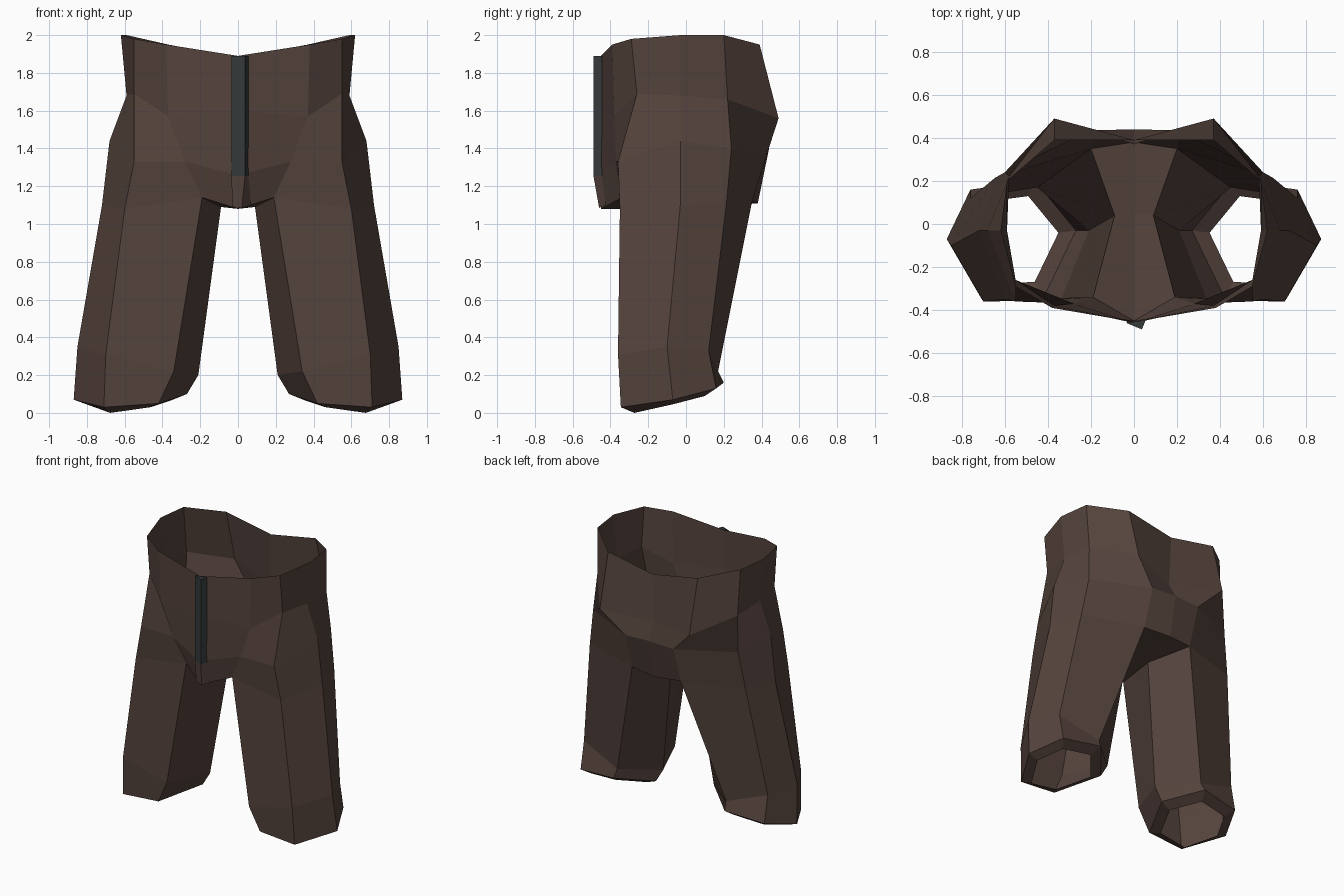
import bpy, bmesh
from mathutils import Vector

if "Cube" in bpy.data.objects:
    bpy.data.objects.remove(bpy.data.objects["Cube"])


def material(name, rgb):
    m = bpy.data.materials.new(name)
    m.diffuse_color = (*rgb, 1)
    m.use_nodes = True
    m.node_tree.nodes["Principled BSDF"].inputs["Base Color"].default_value = m.diffuse_color
    return m


def add_object(name, bm, mat):
    mesh = bpy.data.meshes.new(name)
    bm.to_mesh(mesh)
    bm.free()
    ob = bpy.data.objects.new(name, mesh)
    bpy.context.collection.objects.link(ob)
    mesh.materials.append(mat)
    return ob


def ring(bm, pts):
    return [bm.verts.new(p) for p in pts]


def bridge(bm, up, low, closed=False):
    n = len(up)
    for i in range(n if closed else n - 1):
        j = (i + 1) % n
        bm.faces.new((low[i], low[j], up[j], up[i]))


cloth = material("brown_cloth", (0.09, 0.056, 0.046))
dark = material("dark_fly", (0.035, 0.042, 0.042))

# Pelvis half: loops run from front centre around the side to back centre
waist = [(0, -.45, 1.89), (.38, -.39, 1.95), (.55, -.29, 1.98), (.62, -.03, 2),
         (.59, .20, 2), (.37, .39, 1.95), (0, .39, 1.88)]
belly = [(0, -.455, 1.6), (.37, -.38, 1.57), (.55, -.26, 1.69), (.59, -.03, 1.68),
         (.58, .22, 1.66), (.37, .49, 1.56), (0, .37, 1.52)]
hips = [(0, -.46, 1.26), (.28, -.37, 1.33), (.55, -.36, 1.33), (.68, -.03, 1.44),
        (.60, .24, 1.40), (.2, .435, 1.39), (0, .44, 1.40)]
thigh = [(0, -.45, 1.08), (.19, -.34, 1.14), (.60, -.35, 1.08), (.72, -.03, 1.10),
         (.645, .215, 1.12), (.2, .35, 1.12), (0, .38, 1.11)]

# Leg loops: front outer, outer, back outer, back inner, inner, front inner
shin = [(.70, -.36, .31), (.85, -.10, .35), (.76, .12, .33),
        (.45, .17, .22), (.21, -.03, .20), (.34, -.355, .22)]
hem = [(.71, -.345, .03), (.87, -.07, .07), (.76, .16, .13),
       (.46, .20, .16), (.27, -.03, .10), (.42, -.34, .05)]

bm = bmesh.new()
loops = [ring(bm, p) for p in (waist, belly, hips, thigh)]
for up, low in zip(loops, loops[1:]):
    bridge(bm, up, low)

# Crotch strip between the legs
front, f, a, b, c, d, back = loops[-1]
mid = bm.verts.new((0, .05, 1.08))
e = bm.verts.new((.09, .04, 1.09))
bm.faces.new((front, mid, e, f))
bm.faces.new((mid, back, d, e))

# Leg with a hem lip turned inward around the opening
centre = sum((Vector(p) for p in hem), Vector()) / 6
lip = [centre.lerp(Vector(p), .74) - Vector((0, 0, .03)) for p in hem]
for p in lip:
    p.z = max(p.z, 0)
lip[0].z = 0
leg = [[a, b, c, d, e, f]] + [ring(bm, p) for p in (shin, hem, lip)]
for up, low in zip(leg, leg[1:]):
    bridge(bm, up, low, True)
trousers = add_object("trousers", bm, cloth)
mod = trousers.modifiers.new("mirror", 'MIRROR')
mod.use_clip = True

# Fly: a narrow overlapping strip, with a brown tapered end below it
section = [(-.035, -.46), (.037, -.49), (.055, -.445)]
bm = bmesh.new()
top = ring(bm, [(x, y, 1.89) for x, y in section])
low = ring(bm, [(x, y, 1.255) for x, y in section])
bridge(bm, top, low)
bm.faces.new(top)
add_object("fly_strip", bm, dark)

bm = bmesh.new()
top = ring(bm, [(x, y, 1.255) for x, y in section])
low = ring(bm, [(-.03, -.45, 1.09), (.02, -.46, 1.085), (.07, -.425, 1.10)])
bridge(bm, top, low)
add_object("fly_end", bm, cloth)
